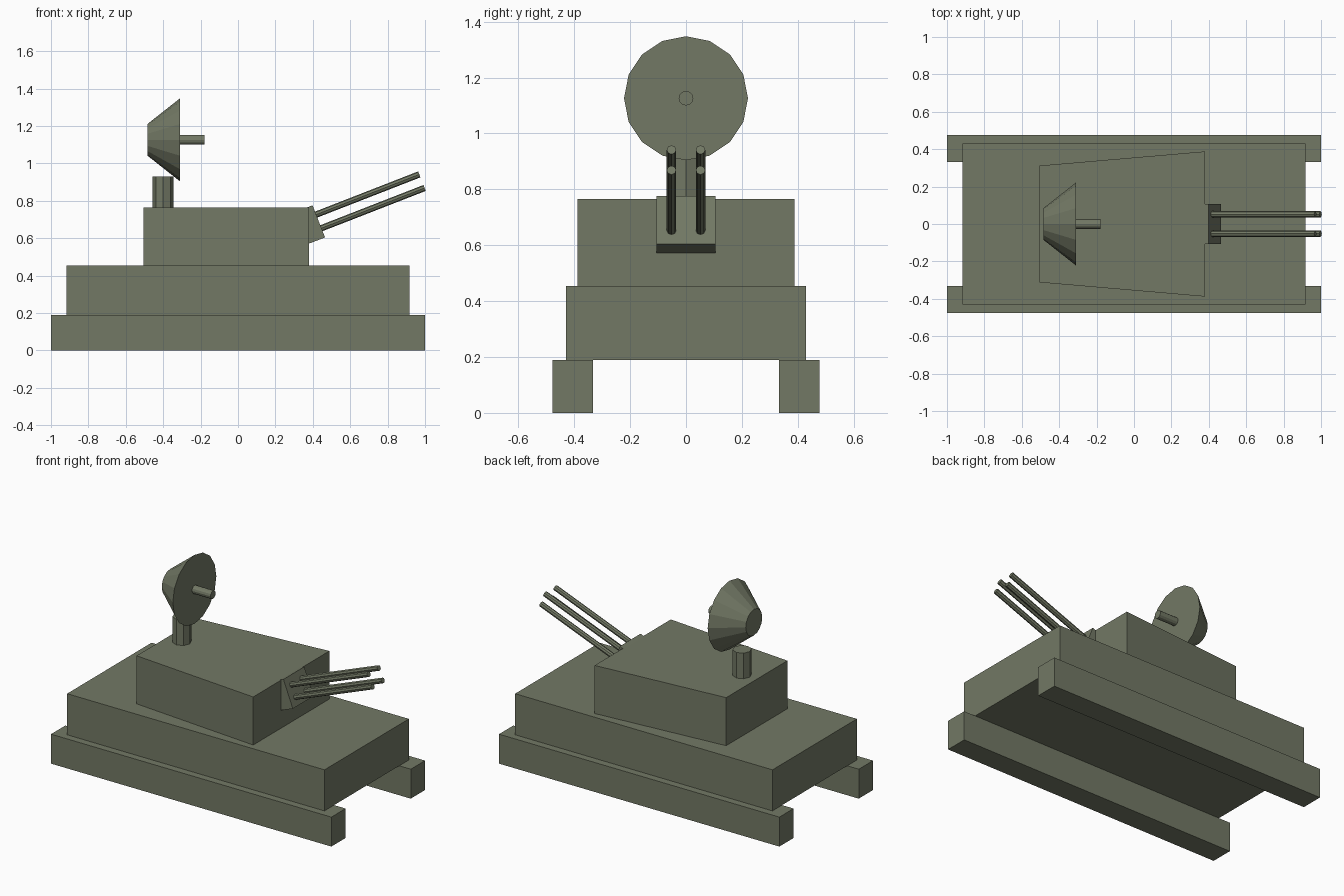
import bpy, bmesh, math
from mathutils import Matrix, Vector

if "Cube" in bpy.data.objects:
    bpy.data.objects.remove(bpy.data.objects["Cube"])

paint = bpy.data.materials.new("olive_paint")
paint.diffuse_color = (0.17, 0.19, 0.13, 1)
paint.use_nodes = True
paint.node_tree.nodes["Principled BSDF"].inputs["Base Color"].default_value = paint.diffuse_color


def finish(name, bm):
    bmesh.ops.recalc_face_normals(bm, faces=bm.faces)
    me = bpy.data.meshes.new(name)
    bm.to_mesh(me)
    bm.free()
    me.materials.append(paint)
    ob = bpy.data.objects.new(name, me)
    bpy.context.collection.objects.link(ob)
    return ob


def prism(name, outline, z0, z1):
    """Extrude an xy outline from z0 to z1."""
    bm = bmesh.new()
    face = bm.faces.new([bm.verts.new((x, y, z0)) for x, y in outline])
    ext = bmesh.ops.extrude_face_region(bm, geom=[face])["geom"]
    bmesh.ops.translate(bm, vec=(0, 0, z1 - z0),
                        verts=[v for v in ext if isinstance(v, bmesh.types.BMVert)])
    return finish(name, bm)


def box(name, x0, x1, y0, y1, z0, z1):
    return prism(name, [(x0, y0), (x1, y0), (x1, y1), (x0, y1)], z0, z1)


def rod(name, a, b, r0, r1, sides):
    """Capped cylinder or cone from point a to point b."""
    a, b = Vector(a), Vector(b)
    d = b - a
    bm = bmesh.new()
    m = Matrix.Translation((a + b) / 2) @ d.to_track_quat('Z', 'Y').to_matrix().to_4x4()
    bmesh.ops.create_cone(bm, cap_ends=True, segments=sides, radius1=r0,
                          radius2=r1, depth=d.length, matrix=m)
    return finish(name, bm)


# Tracks
for side, s in (("left", 1), ("right", -1)):
    box(f"track_{side}", -1, 1, min(s * .332, s * .477), max(s * .332, s * .477), 0, .19)

# Hull and turret, the turret widening towards the front
box("hull", -.918, .918, -.43, .43, .19, .455)
prism("turret", [(-.505, -.312), (.38, -.388), (.38, .388), (-.505, .312)], .455, .765)

# Tilted gun mount, front face centred on the gun axis
tilt = math.radians(21.3)
axis = Vector((math.cos(tilt), 0, math.sin(tilt)))
up = Vector((-math.sin(tilt), 0, math.cos(tilt)))
face_centre = Vector((.432, 0, .69))
mount = box("gun_mount", -.09, 0, -.106, .106, -.092, .092)
mount.matrix_world = Matrix.Translation(face_centre) @ Matrix.Rotation(-tilt, 4, 'Y')

# Four barrels
for h, level in ((.039, "upper"), (-.039, "lower")):
    for y, side in ((.052, "left"), (-.052, "right")):
        start = face_centre + up * h + Vector((0, y, 0))
        rod(f"barrel_{level}_{side}", start - axis * .03, start + axis * .592, .017, .017, 8)

# Radar post, dish and feed horn
rod("radar_post", (-.4, 0, .76), (-.4, 0, .93), .056, .056, 8)
rod("radar_dish", (-.485, 0, 1.126), (-.31, 0, 1.126), .084, .222, 16)
rod("radar_feed", (-.32, 0, 1.126), (-.178, 0, 1.126), .026, .026, 12)
